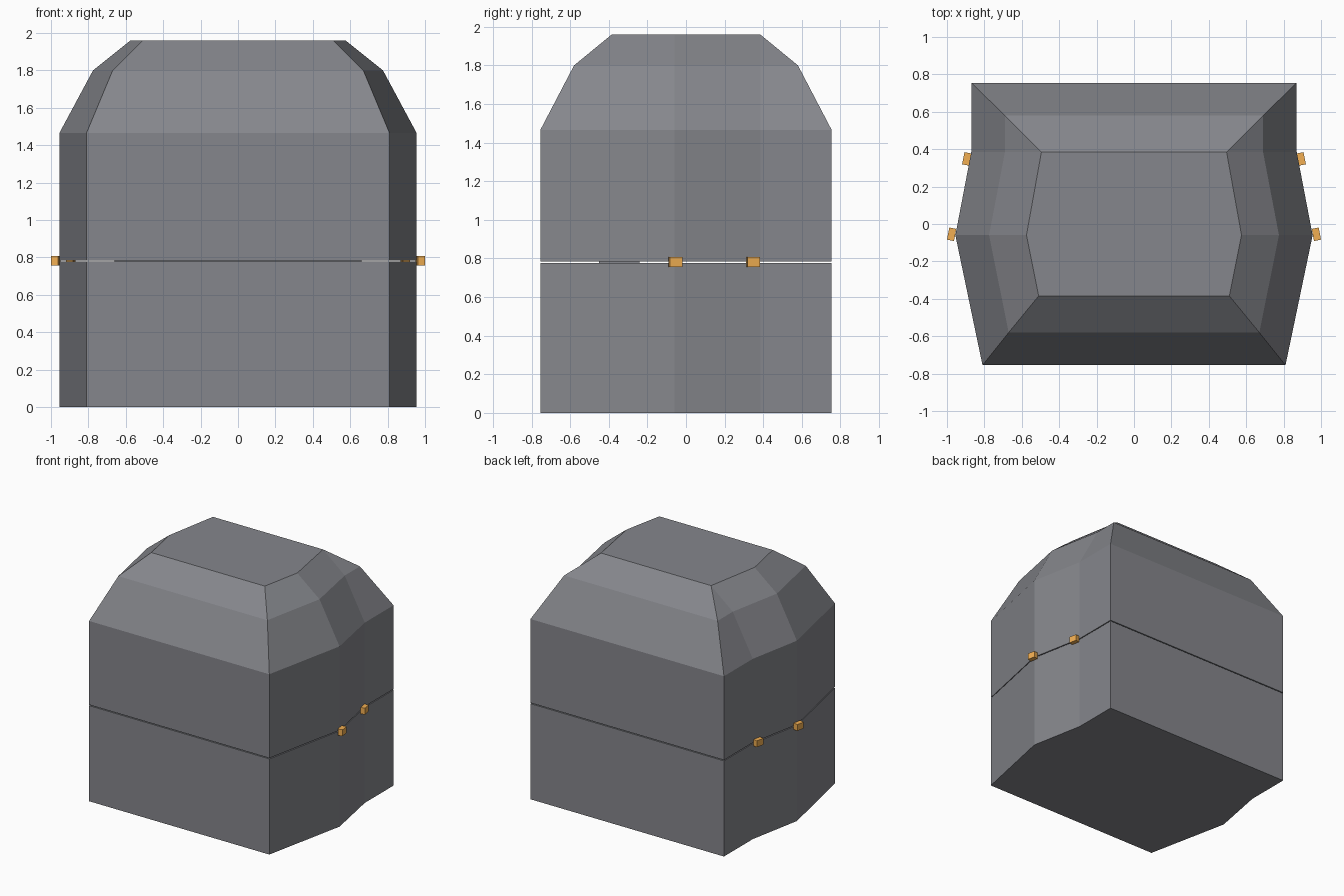
import bpy, bmesh, math
from mathutils import Matrix

if "Cube" in bpy.data.objects:
    bpy.data.objects.remove(bpy.data.objects["Cube"])


def material(name, color):
    mat = bpy.data.materials.new(name)
    mat.diffuse_color = (*color, 1)
    mat.use_nodes = True
    mat.node_tree.nodes["Principled BSDF"].inputs["Base Color"].default_value = mat.diffuse_color
    return mat


orange = material("orange", (0.89, 0.43, 0.085))
slate = material("slate", (0.235, 0.24, 0.262))


def finish(bm, name, mat):
    bmesh.ops.remove_doubles(bm, verts=bm.verts, dist=0.001)
    bmesh.ops.recalc_face_normals(bm, faces=bm.faces)
    mesh = bpy.data.meshes.new(name)
    bm.to_mesh(mesh)
    bm.free()
    mesh.materials.append(mat)
    obj = bpy.data.objects.new(name, mesh)
    bpy.context.collection.objects.link(obj)
    return obj


def loft(name, levels, mat):
    """Skin symmetric outlines; each level is (z, right-half points front to back)."""
    bm = bmesh.new()
    rings = []
    for z, half in levels:
        pts = half + [(-x, y) for x, y in reversed(half)]
        rings.append([bm.verts.new((x, y, z)) for x, y in pts])
    n = len(rings[0])
    for a, b in zip(rings, rings[1:]):
        for i in range(n):
            j = (i + 1) % n
            bm.faces.new((a[i], a[j], b[j], b[i]))
    bm.faces.new(rings[0])
    bm.faces.new(rings[-1])
    return finish(bm, name, mat)


def box(name, loc, size, angle, mat):
    bm = bmesh.new()
    m = Matrix.Translation(loc) @ Matrix.Rotation(angle, 4, 'Z') @ Matrix.Diagonal((*size, 1))
    bmesh.ops.create_cube(bm, size=1, matrix=m)
    return finish(bm, name, mat)


# Half outlines of the body, shoulder and roof
body = [(0.81, -0.755), (0.955, -0.06), (0.87, 0.385), (0.87, 0.755)]
shoulder = [(0.67, -0.58), (0.775, -0.06), (0.69, 0.385), (0.69, 0.58)]
roof = [(0.51, -0.385), (0.575, -0.06), (0.495, 0.385), (0.495, 0.385)]

# Lower and upper shells with a thin gap between them
loft("lower_shell", [(0, body), (0.777, body)], slate)
loft("upper_shell", [(0.784, body), (1.465, body), (1.80, shoulder), (1.96, roof)], slate)

# Thin coloured seam and a joining core inside the gap
loft("seam_plate", [(0.777, body), (0.778, body)], orange)
box("inner_core", (0, -0.345, 0.781), (1.32, 0.21, 0.012), 0, slate)

# Clips along the angled rear side walls
tilt = math.atan2(0.085, 0.445)
for side, label in ((1, "right"), (-1, "left")):
    for x, y, place in ((0.975, -0.055, "front"), (0.894, 0.348, "rear")):
        box(f"{place}_clip_{label}", (side * x, y, 0.782),
            (0.038, 0.066, 0.052), side * tilt, orange)
